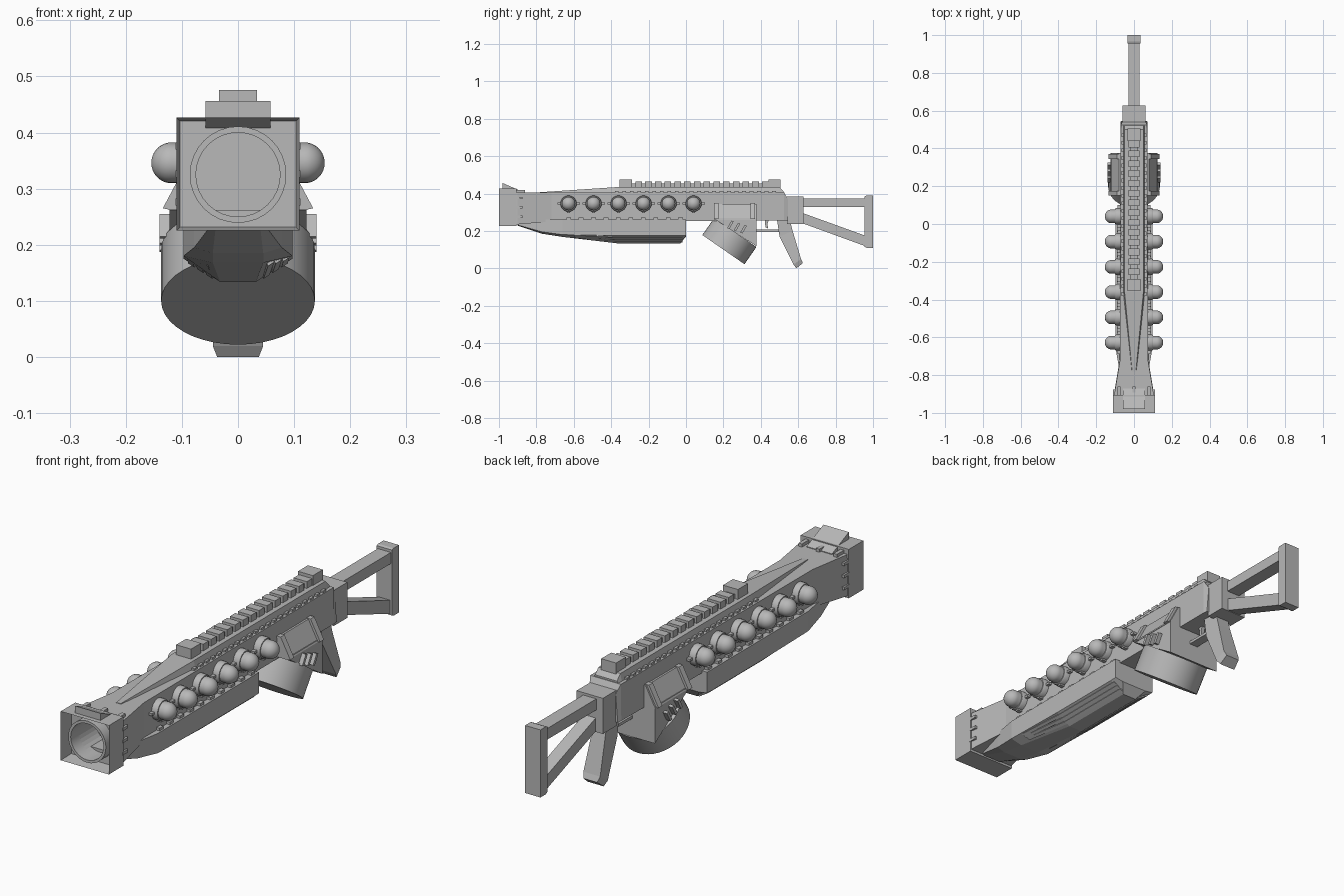
import bpy, bmesh, math
from mathutils import Vector, Matrix

if "Cube" in bpy.data.objects:
    bpy.data.objects.remove(bpy.data.objects["Cube"])

mat = bpy.data.materials.new("plain grey")
mat.diffuse_color = (0.48, 0.48, 0.48, 1)
mat.use_nodes = True
mat.node_tree.nodes["Principled BSDF"].inputs["Base Color"].default_value = mat.diffuse_color


def finish(name, bm, smooth=False):
    bmesh.ops.recalc_face_normals(bm, faces=bm.faces)
    me = bpy.data.meshes.new(name)
    bm.to_mesh(me)
    bm.free()
    me.materials.append(mat)
    ob = bpy.data.objects.new(name, me)
    bpy.context.collection.objects.link(ob)
    if smooth:
        bpy.ops.object.select_all(action='DESELECT')
        ob.select_set(True)
        bpy.context.view_layer.objects.active = ob
        bpy.ops.object.shade_smooth_by_angle(angle=math.radians(35))
    return ob


def loft_into(bm, rings):
    """Skin a row of equal-sized rings and cap both ends."""
    vs = [[bm.verts.new(p) for p in r] for r in rings]
    n = len(vs[0])
    for a, b in zip(vs, vs[1:]):
        for i in range(n):
            bm.faces.new((a[i], a[(i + 1) % n], b[(i + 1) % n], b[i]))
    bm.faces.new(vs[0])
    bm.faces.new(vs[-1])


def loft(name, rings):
    bm = bmesh.new()
    loft_into(bm, rings)
    return finish(name, bm)


def prism(name, profile, hx):
    """Side profile (y, z) extruded to both sides."""
    return loft(name, [[(x, y, z) for y, z in profile] for x in (-hx, hx)])


def box_into(bm, x0, x1, y0, y1, z0, z1):
    loft_into(bm, [[(x0, y, z0), (x1, y, z0), (x1, y, z1), (x0, y, z1)] for y in (y0, y1)])


def boxes(name, items):
    bm = bmesh.new()
    for b in items:
        box_into(bm, *b)
    return finish(name, bm)


def trap(y, hb, ht, zb, zt):
    return [(-hb, y, zb), (hb, y, zb), (ht, y, zt), (-ht, y, zt)]


def both(items):
    return items + [(-b[1], -b[0]) + tuple(b[2:]) for b in items]


def lathe_into(bm, profile, mtx, n=32, closed=False):
    """Revolve (radius, height) points round local z."""
    rings = [[bm.verts.new(mtx @ Vector((r * math.cos(2 * math.pi * i / n),
                                         r * math.sin(2 * math.pi * i / n), h)))
              for i in range(n)] for r, h in profile]
    pairs = list(zip(rings, rings[1:])) + ([(rings[-1], rings[0])] if closed else [])
    for a, b in pairs:
        for i in range(n):
            bm.faces.new((a[i], a[(i + 1) % n], b[(i + 1) % n], b[i]))
    if not closed:
        bm.faces.new(rings[0])
        bm.faces.new(rings[-1])


# receiver body, flared at the muzzle
body = loft("receiver", [trap(-.92, .1, .1, .235, .405), trap(-.9, .106, .104, .235, .405),
                         trap(-.72, .076, .074, .25, .405), trap(.525, .072, .07, .255, .405),
                         trap(.545, .07, .06, .255, .37)])

# muzzle box with recessed front
bm = bmesh.new()
box_into(bm, -.11, .11, -1, -.905, .225, .427)
bm.faces.ensure_lookup_table()
bmesh.ops.recalc_face_normals(bm, faces=bm.faces)
front = [f for f in bm.faces if f.normal.y < -.9]
bmesh.ops.inset_region(bm, faces=front, thickness=.009)
bmesh.ops.translate(bm, verts=front[0].verts, vec=(0, .06, 0))
muzzle = finish("muzzle_box", bm)

# bore cutter and barrel ring
to_y = Matrix.Translation((0, 0, .325)) @ Matrix.Rotation(math.radians(-90), 4, 'X')
bm = bmesh.new()
lathe_into(bm, [(.076, -1.05), (.076, -.82)], to_y)
cutter = finish("bore_cutter", bm)
cutter.hide_render = True
cutter.hide_viewport = True
for ob in (body, muzzle):
    m = ob.modifiers.new("bore", 'BOOLEAN')
    m.object = cutter
    m.operation = 'DIFFERENCE'
bm = bmesh.new()
lathe_into(bm, [(.086, -.985), (.086, -.93), (.075, -.93), (.075, -.985)], to_y, closed=True)
finish("barrel_ring", bm, True)

# slanted front sight plate and muzzle studs
prism("front_sight", [(-.98, .425), (-.98, .456), (-.955, .445), (-.87, .408), (-.87, .4), (-.92, .4)], .058)
studs = both([(.09, .111, -.91, -.875, z, z + .012) for z in (.27, .32, .37)])
studs += [(x - .008, x + .008, -.91, -.86, .40, .418) for x in (-.08, 0, .08)]
boxes("muzzle_studs", studs)


# lower handguard
def guard(y, h, mid, hb, bot):
    return [(-h, y, .262), (-h, y, mid), (-hb, y, bot), (hb, y, bot), (h, y, mid), (h, y, .262)]


loft("handguard", [guard(-.9, .05, .232, .04, .228), guard(-.77, .078, .195, .045, .185),
                   guard(-.66, .097, .18, .045, .168), guard(-.37, .097, .175, .032, .134),
                   guard(-.03, .097, .175, .032, .134), guard(0, .097, .176, .06, .17)])
# lengthwise ribs on the handguard slopes
bm = bmesh.new()
for s in (-1, 1):
    for t in (.25, .5, .75):
        rings = []
        for y, hb, bot, mid in ((-.6, .043, .163, .179), (-.37, .032, .134, .175), (-.02, .032, .134, .175)):
            x, z = .097 + (hb - .097) * t, mid + (bot - mid) * t
            rings.append([(s * (x + dx), y, z + dz) for dx, dz in
                          ((-.006, .002), (.006, .008), (.008, .002), (-.003, -.005))])
        loft_into(bm, rings)
finish("handguard_ribs", bm)
boxes("handguard_teeth", both([(.07, .09, -.64 + i * .0665, -.615 + i * .0665, .26, .273) for i in range(10)]))

# top wedge and accessory rail
loft("top_wedge", [trap(-.78, .014, .01, .4, .407), trap(-.36, .058, .05, .4, .435),
                   trap(.5, .058, .05, .4, .435), trap(.522, .058, .05, .4, .412)])
boxes("wedge_teeth", both([(.05, .066, -.38 + i * .04, -.36 + i * .04, .4, .413) for i in range(22)]))
rail = [(-.02, .02, -.32, .48, .43, .453)]
rail += [(-.03, .03, -.27 + i * .052, -.235 + i * .052, .435, .463) for i in range(14)]
boxes("top_rail", rail)
boxes("rail_end_blocks", [(-.034, .034, y, y + .065, .43, .476) for y in (-.355, .44)])

# rows of domed orbs with collars and pins
dome = [(.036, .07), (.036, .118)] + [(.0365 * math.cos(a), .118 + .0365 * math.sin(a))
                                      for a in [math.radians(d) for d in range(10, 90, 10)]] + [(.002, .1545)]
collar = [(.03, .07), (.043, .07), (.043, .094), (.04, .1), (.03, .1)]
bd, bc = bmesh.new(), bmesh.new()
pins = []
for i in range(6):
    y = -.628 + i * .1337
    for s in (-1, 1):
        mtx = Matrix.Translation((0, y, .346)) @ Matrix.Rotation(math.radians(90 * s), 4, 'Y')
        lathe_into(bd, dome, mtx, 24)
        lathe_into(bc, collar, mtx, 24, True)
    pins += [(.07, .088, y - .06, y + .06, .341, .351), (.07, .095, y - .008, y + .008, .297, .31)]
finish("side_orbs", bd, True)
finish("orb_collars", bc, True)
boxes("orb_pins", both(pins))

# magazine housing, sloped side panels and drum
prism("magazine_housing", [(.15, .27), (.377, .27), (.377, .118), (.15, .265)], .122)
loft("housing_shoulders", [trap(y, .124, .08, .262, .345) for y in (.15, .377)])
for s in (-1, 1):
    bm = bmesh.new()
    for y0, y1 in ((.15, .175), (.345, .37)):
        loft_into(bm, [[(s * .12, y, .262), (s * .134, y, .265), (s * .09, y, .348), (s * .07, y, .348)]
                       for y in (y0, y1)])
    finish("panel_frame_" + ("left" if s < 0 else "right"), bm)
axis = Vector((0, .063, .091)).normalized()
drum_m = Matrix.Translation((0, .2, .1)) @ Vector((0, 0, 1)).rotation_difference(axis).to_matrix().to_4x4()
bm = bmesh.new()
lathe_into(bm, [(.137, 0), (.137, .112)], drum_m, 40)
finish("drum_magazine", bm, True)
# slanted vents on the housing
bm = bmesh.new()
for s in (-1, 1):
    for i in range(3):
        y, z = .22 + i * .035, .215 - i * .012
        loft_into(bm, [[(x, y, z), (x, y + .012, z - .004), (x, y + .035, z + .036), (x, y + .023, z + .04)]
                       for x in (s * .11, s * .14)])
finish("housing_vents", bm)

# grip, trigger and guard
g = [(.485, .27, .036), (.5, .17, .036), (.575, .02, .045), (.59, 0, .037)]
back = [(.552, .27), (.57, .2), (.615, .05), (.625, .028)]
loft("grip", [[(-h, y, z), (h, y, z), (h * .85, b[0], b[1]), (-h * .85, b[0], b[1])]
              for (y, z, h), b in zip(g, back)])
boxes("trigger_guard", [(-.02, .02, .37, .505, .195, .207)])
prism("trigger", [(.42, .27), (.445, .27), (.435, .235), (.44, .212), (.425, .22)], .008)

# stock frame
boxes("stock_mount", [(-.06, .06, .54, .628, .237, .384)])
boxes("stock_upper_arm", [(-.03, .03, .62, .96, .328, .374)])
prism("stock_lower_arm", [(.62, .297), (.96, .174), (.96, .118), (.62, .242)], .027)
prism("butt_plate", [(.955, .115), (.955, .385), (.965, .389), (1, .389), (1, .11), (.965, .11)], .035)
